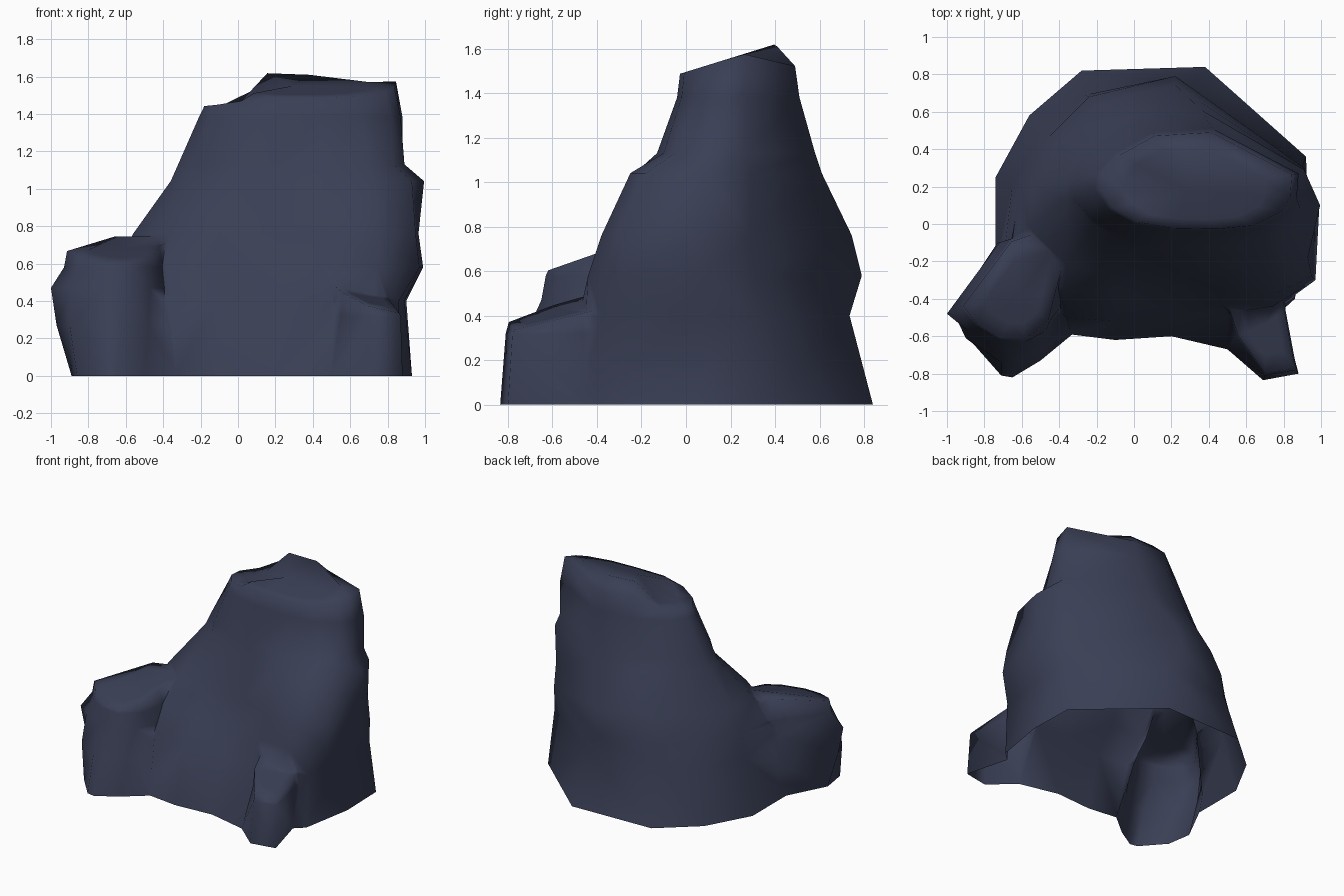
import bpy, bmesh, math

if "Cube" in bpy.data.objects:
    bpy.data.objects.remove(bpy.data.objects["Cube"])

stone = bpy.data.materials.new("dark slate blue")
stone.diffuse_color = (0.041, 0.049, 0.09, 1)
stone.use_nodes = True
stone.node_tree.nodes["Principled BSDF"].inputs["Base Color"].default_value = stone.diffuse_color


def loft(name, rings, top, insets=(.94, .7)):
    """Stack (z, outline) rings; close with inset rims whose height is top(x, y)."""
    bm = bmesh.new()
    loops = [[bm.verts.new((x, y, z)) for x, y in pts] for z, pts in rings]
    last = rings[-1][1]
    n = len(last)
    cx, cy = sum(p[0] for p in last) / n, sum(p[1] for p in last) / n
    for k in insets:
        rim = [(cx + (x - cx) * k, cy + (y - cy) * k) for x, y in last]
        loops.append([bm.verts.new((x, y, top(x, y))) for x, y in rim])
    for a, b in zip(loops, loops[1:]):
        for i in range(n):
            j = (i + 1) % n
            bm.faces.new((a[i], a[j], b[j], b[i]))
    bm.faces.new(loops[0][::-1])
    centre = bm.verts.new((cx, cy, top(cx, cy)))
    for i in range(n):
        bm.faces.new((loops[-1][i], loops[-1][(i + 1) % n], centre))
    bmesh.ops.triangulate(bm, faces=bm.faces[:])
    bmesh.ops.recalc_face_normals(bm, faces=bm.faces[:])
    me = bpy.data.meshes.new(name)
    bm.to_mesh(me)
    bm.free()
    me.materials.append(stone)
    ob = bpy.data.objects.new(name, me)
    bpy.context.collection.objects.link(ob)
    return ob


# Main crag: broad foot with an overhanging bulge on the right
foot = [
    (0, [(-.34, -.59), (-.1, -.62), (.2, -.6), (.5, -.67), (.75, -.5), (.86, -.4), (.93, 0),
         (.92, .36), (.38, .84), (-.28, .82), (-.56, .58), (-.74, .25), (-.74, -.2)]),
    (.4, [(-.36, -.5), (-.1, -.52), (.22, -.48), (.5, -.48), (.75, -.45), (.86, -.38), (.89, -.02),
          (.9, .31), (.3, .735), (-.26, .69), (-.51, .47), (-.65, .21), (-.7, -.2)]),
    (.58, [(-.38, -.36), (-.1, -.36), (.25, -.32), (.46, -.42), (.74, -.44), (.97, -.3), (.99, .08),
           (.91, .3), (.22, .79), (-.24, .68), (-.46, .46), (-.61, .21), (-.66, -.16)]),
    (.76, [(-.36, -.22), (-.1, -.28), (.25, -.27), (.47, -.36), (.74, -.38), (.95, -.28), (.965, .06),
           (.9, .29), (.22, .745), (-.17, .65), (-.38, .44), (-.54, .21), (-.56, -.02)]),
]
# Upper crag: ledge, then the narrow leaning peak
peak = [
    (1.04, [(-.22, 0), (0, -.13), (.24, -.15), (.5, -.23), (.72, -.25), (.93, -.18), (.995, .1),
            (.91, .29), (.36, .61), (-.02, .57), (-.25, .42), (-.36, .25), (-.36, .12)]),
    (1.13, [(-.22, .02), (0, -.1), (.2, -.13), (.46, -.13), (.7, -.1), (.83, -.05), (.89, .08),
            (.88, .27), (.38, .58), (0, .54), (-.22, .4), (-.32, .25), (-.32, .13)]),
    (1.38, [(-.14, .08), (0, 0), (.2, -.035), (.45, -.04), (.66, -.02), (.82, .06), (.87, .14),
            (.88, .27), (.42, .51), (.1, .49), (-.1, .38), (-.2, .27), (-.21, .18)]),
]
crag = loft("rock_cliff", foot + peak,
            lambda x, y: max(1.41, min(1.45 + 1.1 * max(0, x), 1.495 + .31 * y, 1.65 - .09 * x,
                                       1.62 - 1.1 * max(0, y - .4))) - .1 * max(0, -x - .1))

# Boulder at the front left
left_boulder = loft("left_boulder", [
    (0, [(-.89, -.45), (-.86, -.64), (-.71, -.81), (-.65, -.82), (-.5, -.73),
         (-.33, -.59), (-.3, -.1), (-.71, -.1)]),
    (.27, [(-.97, -.46), (-.9, -.61), (-.71, -.74), (-.62, -.74), (-.48, -.66),
           (-.37, -.5), (-.3, -.1), (-.73, -.1)]),
    (.47, [(-1, -.48), (-.89, -.57), (-.72, -.64), (-.6, -.65), (-.47, -.57),
           (-.4, -.45), (-.3, -.05), (-.72, -.1)]),
    (.58, [(-.93, -.44), (-.85, -.54), (-.72, -.62), (-.58, -.63), (-.45, -.52),
           (-.41, -.36), (-.3, .05), (-.66, -.08)]),
], lambda x, y: min(.745, .75 + .35 * (y + .2)), (.95, .6))

# Low spur at the front right
spur = loft("right_spur", [
    (0, [(.5, -.67), (.69, -.835), (.88, -.8), (.79, -.46), (.8, -.25), (.4, -.25)]),
    (.32, [(.55, -.6), (.7, -.81), (.87, -.78), (.81, -.46), (.8, -.25), (.45, -.3)]),
], lambda x, y: .37 + .2 * (y + .8) - .25 * (x - .7), (.95, .6))

# Fuse the parts into one shell
parts = [left_boulder, spur]
for p in parts:
    m = crag.modifiers.new("fuse_" + p.name, 'BOOLEAN')
    m.operation, m.object, m.solver = 'UNION', p, 'EXACT'
dg = bpy.context.evaluated_depsgraph_get()
fused = bpy.data.meshes.new_from_object(crag.evaluated_get(dg))
crag.modifiers.clear()
crag.data = fused
for p in parts:
    bpy.data.objects.remove(p)

# Hollow underside: remove the floor
bm = bmesh.new()
bm.from_mesh(fused)
floor = [f for f in bm.faces if all(v.co.z < 1e-3 for v in f.verts)]
bmesh.ops.delete(bm, geom=floor, context='FACES')
bm.to_mesh(fused)
bm.free()

# Smooth, with only the hardest ridges kept sharp
bpy.context.view_layer.objects.active = crag
crag.select_set(True)
bpy.ops.object.shade_smooth_by_angle(angle=math.radians(100))
